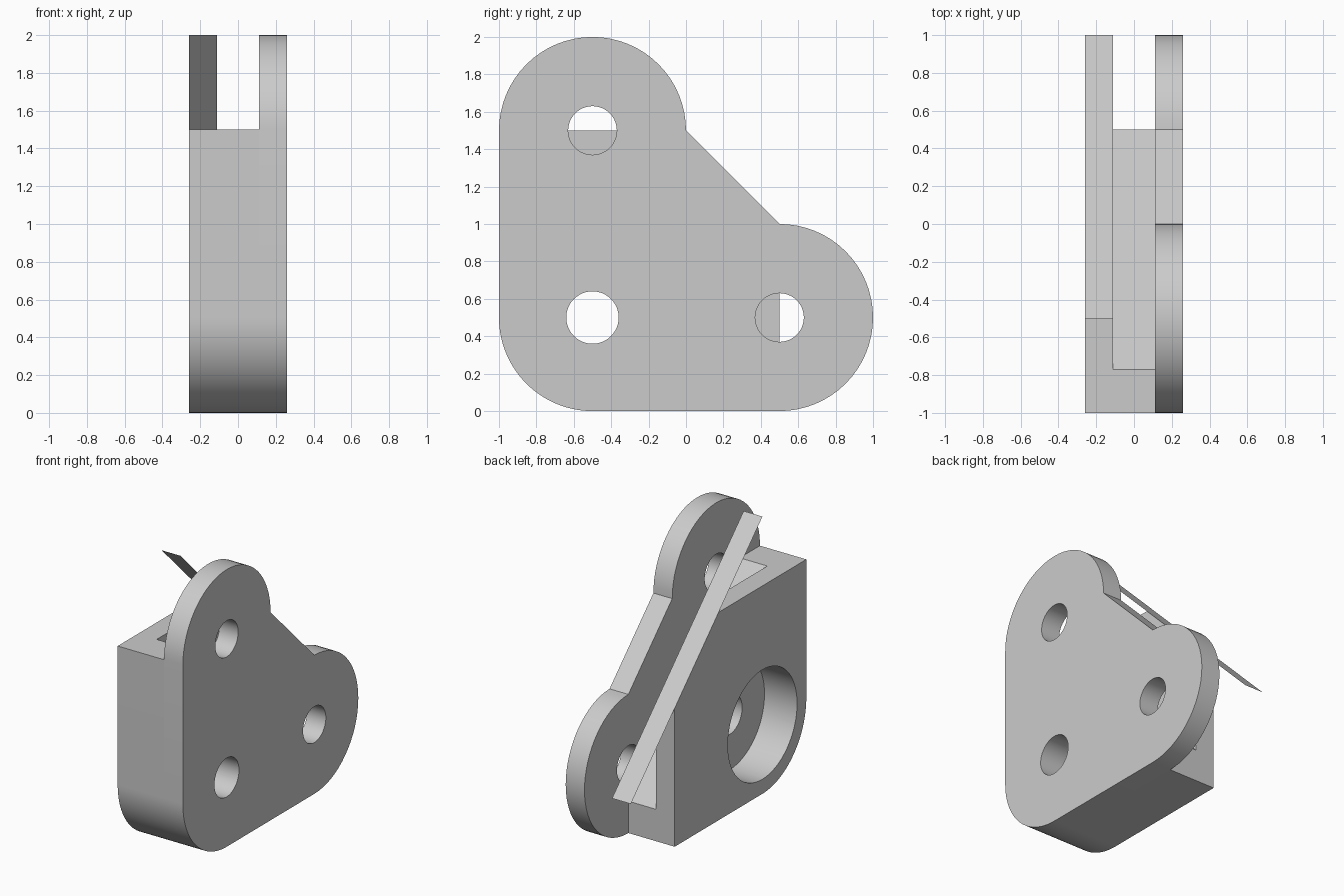
import bpy, bmesh
from math import cos, sin, radians

if "Cube" in bpy.data.objects:
    bpy.data.objects.remove(bpy.data.objects["Cube"])

grey = bpy.data.materials.new("plain grey")
grey.use_nodes = True
grey.diffuse_color = (0.6, 0.6, 0.6, 1)
grey.node_tree.nodes["Principled BSDF"].inputs["Base Color"].default_value = (0.6, 0.6, 0.6, 1)

R = 0.5                      # corner radius
SIDE, WALL = 0.26, 0.11      # outer half width, slot half width
TOP, FOOT, ELBOW = (-R, 1.5), (R, R), (-R, R)   # hole centres in (y, z)


def arc(centre, radius, start, end, steps=32):
    angles = [radians(start + (end - start) * i / steps) for i in range(steps + 1)]
    return [(centre[0] + radius * cos(a), centre[1] + radius * sin(a)) for a in angles]


def circle(centre, radius):
    return arc(centre, radius, 0, 360, 64)[:-1]


def extrude(name, profile, x0, x1):
    """Solid with a (y, z) profile running from x0 to x1."""
    bm = bmesh.new()
    face = bm.faces.new([bm.verts.new((x0, y, z)) for y, z in profile])
    grown = bmesh.ops.extrude_face_region(bm, geom=[face])["geom"]
    moved = [v for v in grown if isinstance(v, bmesh.types.BMVert)]
    bmesh.ops.translate(bm, vec=(x1 - x0, 0, 0), verts=moved)
    bmesh.ops.recalc_face_normals(bm, faces=bm.faces)
    return to_object(name, bm)


def to_object(name, bm):
    mesh = bpy.data.meshes.new(name)
    bm.to_mesh(mesh)
    bm.free()
    mesh.materials.append(grey)
    obj = bpy.data.objects.new(name, mesh)
    bpy.context.collection.objects.link(obj)
    return obj


def activate(obj):
    bpy.ops.object.select_all(action='DESELECT')
    obj.select_set(True)
    bpy.context.view_layer.objects.active = obj


def cut(obj, profile, x0, x1):
    cutter = extrude("cutter", profile, x0, x1)
    cutter.hide_render = True
    mod = obj.modifiers.new("cut", 'BOOLEAN')
    mod.operation, mod.solver, mod.object = 'DIFFERENCE', 'EXACT', cutter
    activate(obj)
    bpy.ops.object.modifier_apply(modifier=mod.name)
    bpy.data.objects.remove(cutter)


def smooth(obj):
    activate(obj)
    bpy.ops.object.shade_smooth_by_angle(angle=radians(30))


# Mounting plate with three rounded lobes and three holes
outline = arc(ELBOW, R, 180, 270) + arc(FOOT, R, -90, 90) + arc(TOP, R, 0, 180)
plate = extrude("mounting_plate", outline, WALL, SIDE)
for centre, radius in ((TOP, 0.13), (FOOT, 0.13), (ELBOW, 0.14)):
    cut(plate, circle(centre, radius), 0, 1)
smooth(plate)

# Housing block with a sloped back, diagonal slot and counterbored hole
block = arc(ELBOW, R, 180, 270) + [(R, 0), (R, 1), (0, 1.5), (-1, 1.5)]
housing = extrude("housing", block, -SIDE, WALL)
cut(housing, [(-1.77, 2.5), (1.23, -0.5), (3, 0), (1, 3)], -WALL, 0.5)
cut(housing, circle(ELBOW, 0.395), -1, 0)
cut(housing, circle(ELBOW, 0.14), -0.5, 0.5)
smooth(housing)

# Thin sloped strip lying along the side wall and overhanging both ends
bm = bmesh.new()
corners = ((-SIDE, -R, 2), (-SIDE, 1, R), (-WALL, 1, R), (-WALL, -R, 2))
bm.faces.new([bm.verts.new(c) for c in corners])
to_object("sloped_strip", bm)
